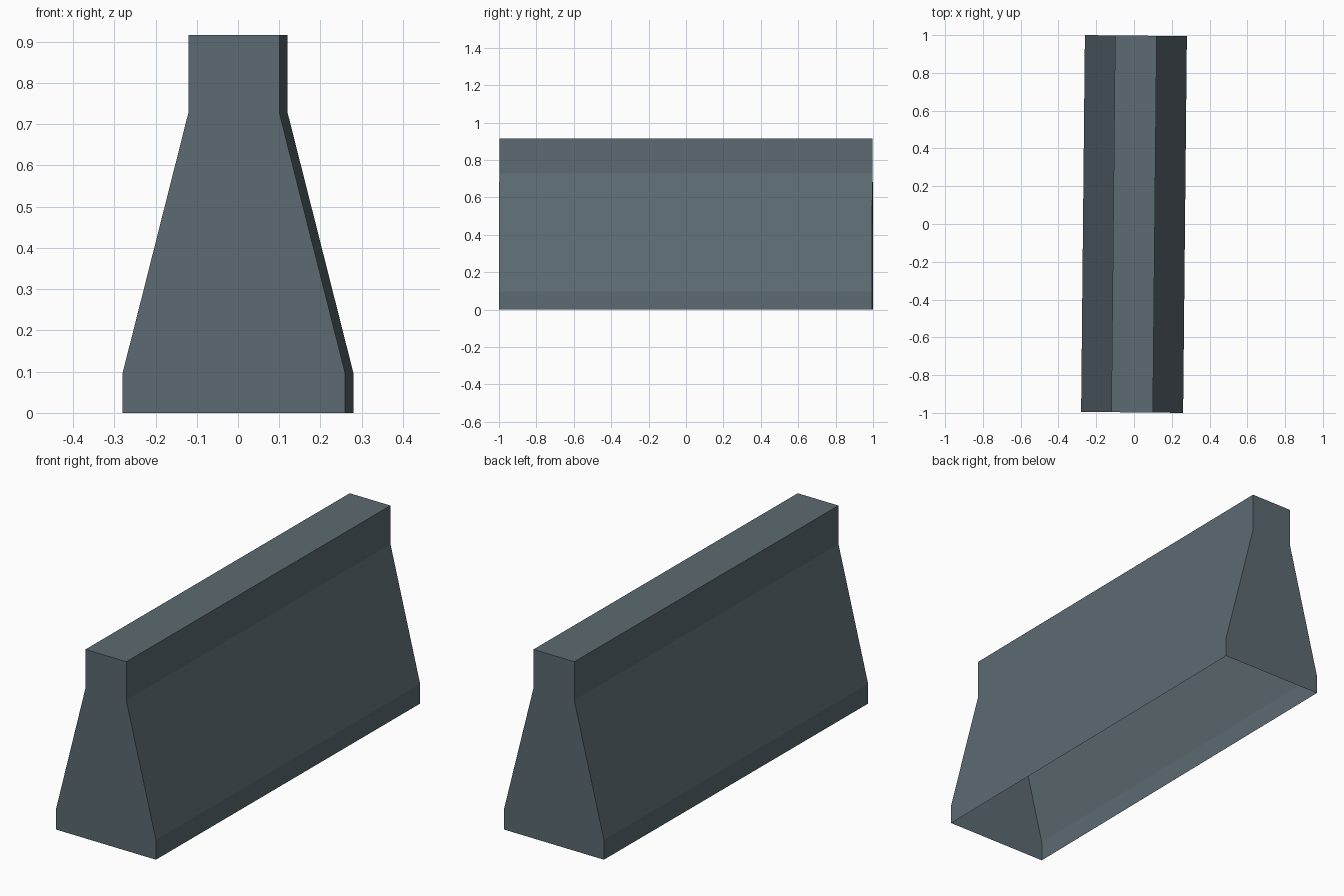
import bpy, bmesh, math
from mathutils import Matrix

if "Cube" in bpy.data.objects:
    bpy.data.objects.remove(bpy.data.objects["Cube"])

# Concrete colour
concrete = bpy.data.materials.new("slate grey concrete")
concrete.diffuse_color = (0.107, 0.147, 0.165, 1.0)
concrete.use_nodes = True
concrete.node_tree.nodes["Principled BSDF"].inputs["Base Color"].default_value = concrete.diffuse_color

# Half profile (x, z) from foot to top, mirrored to a closed outline
half = [(0.27, 0.0), (0.27, 0.096), (0.11, 0.729), (0.11, 0.916)]
outline = half + [(-x, z) for x, z in reversed(half)]
HALF_LENGTH = 0.9973

# Barrier shell: end caps, sides and top; the underside is open
bm = bmesh.new()
front = [bm.verts.new((x, -HALF_LENGTH, z)) for x, z in outline]
back = [bm.verts.new((x, HALF_LENGTH, z)) for x, z in outline]
bm.faces.new(front)
bm.faces.new(list(reversed(back)))
for i in range(len(outline) - 1):
    bm.faces.new((front[i + 1], front[i], back[i], back[i + 1]))

# The barrier sits turned very slightly about the vertical
bmesh.ops.rotate(bm, verts=bm.verts, cent=(0, 0, 0),
                 matrix=Matrix.Rotation(-0.01, 3, 'Z'))

mesh = bpy.data.meshes.new("road_barrier")
bm.to_mesh(mesh)
bm.free()
mesh.materials.append(concrete)
barrier = bpy.data.objects.new("road_barrier", mesh)
bpy.context.collection.objects.link(barrier)
